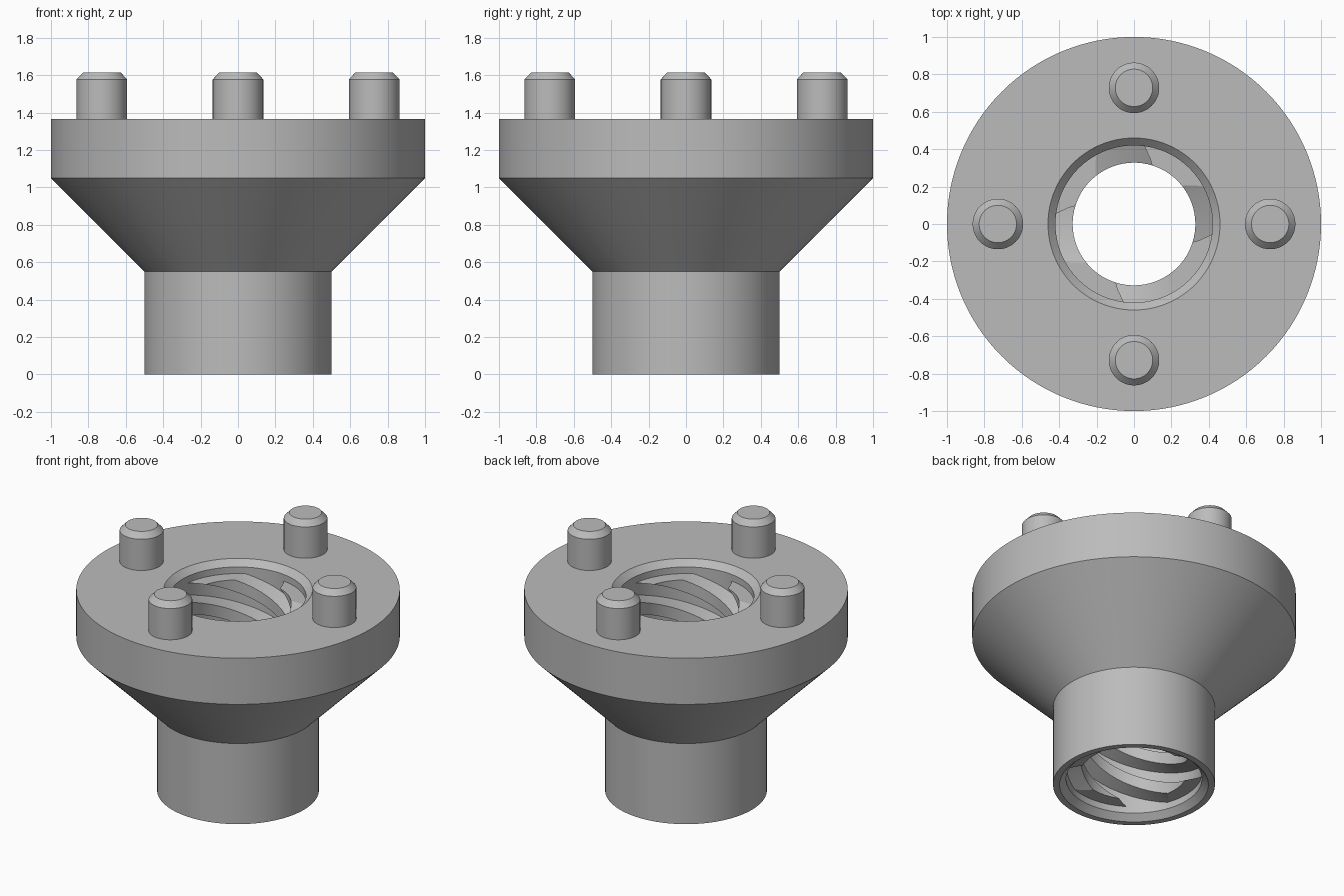
import bpy
import bmesh
import math
from mathutils import Vector

TAU = 2 * math.pi

cube = bpy.data.objects.get("Cube")
if cube:
    bpy.data.objects.remove(cube, do_unlink=True)

GREY = (0.5, 0.5, 0.5, 1.0)
steel = bpy.data.materials.new("plain grey")
steel.use_nodes = True
steel.diffuse_color = GREY
steel.node_tree.nodes["Principled BSDF"].inputs["Base Color"].default_value = GREY


def finish(bm, name):
    """Turn a bmesh into a smooth-shaded object with sharp edges kept."""
    bmesh.ops.recalc_face_normals(bm, faces=bm.faces)
    mesh = bpy.data.meshes.new(name)
    bm.to_mesh(mesh)
    bm.free()
    mesh.materials.append(steel)
    obj = bpy.data.objects.new(name, mesh)
    bpy.context.collection.objects.link(obj)
    bpy.ops.object.select_all(action="DESELECT")
    obj.select_set(True)
    bpy.context.view_layer.objects.active = obj
    bpy.ops.object.shade_smooth_by_angle(angle=math.radians(20))
    return obj


def lathe(name, profile, segments, center=(0, 0)):
    """Revolve a closed (radius, z) profile about a vertical axis."""
    bm = bmesh.new()
    verts = [bm.verts.new((r, 0, z)) for r, z in profile]
    edges = [bm.edges.new((verts[i - 1], v)) for i, v in enumerate(verts)]
    bmesh.ops.spin(bm, geom=verts + edges, cent=(0, 0, 0), axis=(0, 0, 1),
                   angle=TAU, steps=segments, use_merge=True)
    bmesh.ops.remove_doubles(bm, verts=bm.verts, dist=1e-5)
    bmesh.ops.translate(bm, verts=bm.verts, vec=(*center, 0))
    return finish(bm, name)


# Flanged body: neck, flared cone, flange and chamfered bore
NECK, BORE, MOUTH, TOP = 0.5, 0.42, 0.46, 1.365
CHAMFER = MOUTH - BORE
lathe("flanged_body", [
    (MOUTH, 0), (NECK, 0), (NECK, 0.55), (1, 1.05), (1, TOP),
    (MOUTH, TOP), (BORE, TOP - CHAMFER), (BORE, CHAMFER),
], 128)

# Four chamfered pins on the flange
for i, side in enumerate(("left", "back", "right", "front")):
    a = i * TAU / 4
    lathe(side + "_pin", [
        (0, TOP - 0.02), (0.135, TOP - 0.02), (0.135, 1.578), (0.1, 1.615), (0, 1.615),
    ], 48, (0.728 * math.cos(a), 0.728 * math.sin(a)))

# Four-start right-handed trapezoidal thread, trimmed flat at both ends
LEAD, CREST, ROOT = 0.84, 0.328, 0.425
ROOT_HALF, CREST_HALF = 0.064, 0.04
LOW, HIGH = 0.085, 1.28
STEPS = 64
section = [(ROOT, -ROOT_HALF), (CREST, -CREST_HALF), (CREST, CREST_HALF), (ROOT, ROOT_HALF)]


def thread_ridge(name, end_angle):
    bm = bmesh.new()
    count = int(STEPS * (HIGH - LOW + 4 * ROOT_HALF) / LEAD) + 2
    rings = []
    for k in range(count):
        drop = TAU * k / STEPS
        a = end_angle - drop
        z = HIGH + 2 * ROOT_HALF - LEAD * drop / TAU
        rings.append([bm.verts.new((r * math.cos(a), r * math.sin(a), z + dz))
                      for r, dz in section])
        # the first centre lies above HIGH so the trim plane cuts the whole tip
    for p, q in zip(rings, rings[1:]):
        for j in range(4):
            bm.faces.new((p[j - 1], p[j], q[j], q[j - 1]))
    for z, up in ((HIGH, 1), (LOW, -1)):
        cut = bmesh.ops.bisect_plane(
            bm, geom=bm.verts[:] + bm.edges[:] + bm.faces[:], dist=1e-6,
            plane_co=Vector((0, 0, z)), plane_no=Vector((0, 0, up)), clear_outer=True)
        rim = [e for e in cut["geom_cut"] if isinstance(e, bmesh.types.BMEdge)]
        bmesh.ops.triangle_fill(bm, edges=rim, use_beauty=True)
    return finish(bm, name)


# The lower flank reaches the trim plane at the tip angle, half a root width early
TIP = math.radians(83) + TAU * ROOT_HALF / LEAD
for i in range(4):
    thread_ridge("thread_ridge_%d" % (i + 1), TIP + i * TAU / 4)
